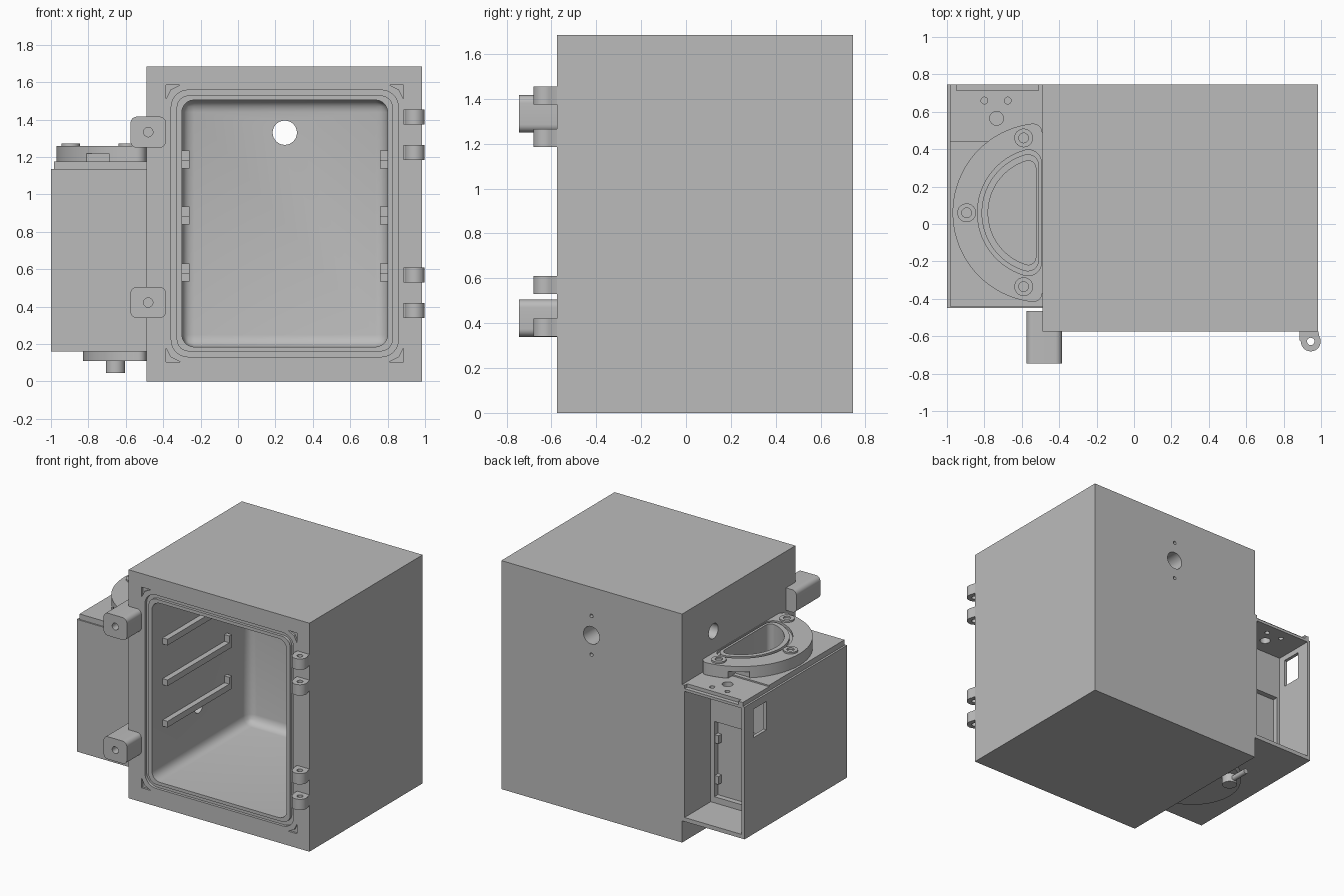
import bpy, bmesh
from math import acos, cos, sin, pi, radians

old = bpy.data.objects.get("Cube")
if old:
    bpy.data.objects.remove(old, do_unlink=True)

grey = bpy.data.materials.new("light_grey")
grey.use_nodes = True
grey.diffuse_color = (0.5, 0.5, 0.5, 1)
grey.node_tree.nodes["Principled BSDF"].inputs["Base Color"].default_value = (0.5, 0.5, 0.5, 1)
parts = []


# Profiles
def arc(u, v, r, a0, a1, n=8):
    return [(u + r * cos(a0 + (a1 - a0) * i / n), v + r * sin(a0 + (a1 - a0) * i / n))
            for i in range(n + 1)]


def circle(u, v, r, n=32):
    return arc(u, v, r, 0, 2 * pi, n)[:-1]


def rect(u0, u1, v0, v1, r=0.0):
    if not r:
        return [(u0, v0), (u1, v0), (u1, v1), (u0, v1)]
    corners = [(u1 - r, v1 - r), (u0 + r, v1 - r), (u0 + r, v0 + r), (u1 - r, v0 + r)]
    return [p for i, (u, v) in enumerate(corners)
            for p in arc(u, v, r, i * pi / 2, (i + 1) * pi / 2)]


def half_round(r, flat, f, u=-0.49, v=0.06):
    """D outline: an arc closed by a straight side, with filleted corners."""
    a = acos((flat - f - u) / (r - f))
    du, dv = (r - f) * cos(a), (r - f) * sin(a)
    return (arc(u + du, v + dv, f, 0, a)[:-1] + arc(u, v, r, a, 2 * pi - a, 40)
            + arc(u + du, v - dv, f, 2 * pi - a, 2 * pi)[1:])


# Solids
def prism(name, pts, axis, lo, hi, bevel=0.0):
    place = {"X": lambda u, v, w: (w, u, v), "Y": lambda u, v, w: (u, w, v),
             "Z": lambda u, v, w: (u, v, w)}[axis]
    bm = bmesh.new()
    ends = [[bm.verts.new(place(u, v, w)) for u, v in pts] for w in (lo, hi)]
    bm.faces.new(ends[0])
    bm.faces.new(ends[1])
    n = len(pts)
    for i in range(n):
        j = (i + 1) % n
        bm.faces.new((ends[0][i], ends[0][j], ends[1][j], ends[1][i]))
    if bevel:
        bmesh.ops.bevel(bm, geom=bm.edges[:], offset=bevel, segments=6,
                        profile=0.5, affect='EDGES')
    bmesh.ops.recalc_face_normals(bm, faces=bm.faces[:])
    mesh = bpy.data.meshes.new(name)
    bm.to_mesh(mesh)
    bm.free()
    mesh.materials.append(grey)
    ob = bpy.data.objects.new(name, mesh)
    bpy.context.collection.objects.link(ob)
    return ob


def part(*args, **kw):
    ob = prism(*args, **kw)
    parts.append(ob)
    return ob


def cut(targets, cutter):
    for ob in targets:
        mod = ob.modifiers.new("cut", 'BOOLEAN')
        mod.operation, mod.solver, mod.object = 'DIFFERENCE', 'EXACT', cutter
        bpy.context.view_layer.objects.active = ob
        bpy.ops.object.modifier_apply(modifier=mod.name)
    bpy.data.objects.remove(cutter, do_unlink=True)


def drill(targets, pts, axis, lo, hi, bevel=0.0):
    cut(targets, prism("cutter", pts, axis, lo, hi, bevel))


def groove(targets, outer, inner, axis, lo, hi):
    ring = prism("ring_cutter", outer, axis, lo, hi)
    drill([ring], inner, axis, lo - 0.1, hi + 0.1)
    cut(targets, ring)


# Main cabinet with rounded chamber
CX, CZ, FRONT, BACK = 0.25, 0.845, -0.575, 0.745
cabinet = part("cabinet", rect(-0.49, 0.985, 0, 1.685), "Z", 0, 1)
cabinet.data.clear_geometry()
parts.remove(cabinet)
bpy.data.objects.remove(cabinet, do_unlink=True)
cabinet = part("cabinet", rect(-0.49, 0.985, 0, 1.685), "Y", FRONT, BACK)
drill([cabinet], rect(-0.3, 0.8, 0.185, 1.505), "Y", -0.8, 0.555, bevel=0.065)


# Door seal groove and corner recesses
def around(w, h, r):
    return rect(CX - w, CX + w, CZ - h, CZ + h, r)


groove([cabinet], around(0.607, 0.713, 0.09), around(0.578, 0.684, 0.065), "Y", -0.6, -0.555)
for sx in (-1, 1):
    for sz in (-1, 1):
        u, v = CX + sx * 0.635, CZ + sz * 0.74
        drill([cabinet], [(u, v), (u - sx * 0.075, v), (u - sx * 0.025, v - sz * 0.025),
                          (u, v - sz * 0.075)], "Y", -0.6, -0.56)

# Rear port with two screw holes, and a side port
drill([cabinet], circle(CX, 1.33, 0.065), "Y", 0.4, 0.9)
for dz in (-0.143, 0.143):
    drill([cabinet], circle(CX, 1.33 + dz, 0.013, 16), "Y", 0.69, 0.8)
drill([cabinet], circle(0.38, 1.42, 0.055), "X", -0.6, -0.2)

# Shelf rails with raised stops
for i, z in enumerate((0.535, 0.84, 1.14)):
    for side, x0, x1 in (("right", -0.305, -0.26), ("left", 0.76, 0.805)):
        part(f"{side}_rail_{i}", rect(x0, x1, z, z + 0.045), "Y", -0.45, 0.3)
        part(f"{side}_rail_stop_{i}", rect(x0, x1, z, z + 0.095), "Y", 0.27, 0.3)

# Latch blocks
for name, z in (("lower", 0.422), ("upper", 1.333)):
    latch = part(name + "_latch", rect(-0.575, -0.385, z - 0.083, z + 0.083, 0.035),
                 "Y", -0.745, -0.465)
    drill([latch], circle(-0.48, z, 0.025), "Y", -0.8, -0.6)

# Hinge knuckles
knuckle = [(0.985, FRONT), (0.885, FRONT), (0.885, -0.622)] + \
    arc(0.945, -0.628, 0.053, pi, 2 * pi + 0.5, 20)
for i, z in enumerate((0.34, 0.53, 1.185, 1.375)):
    hinge = part(f"hinge_{i}", knuckle, "Z", z, z + 0.08)
    drill([hinge], circle(0.945, -0.628, 0.02), "Z", z - 0.1, z + 0.2)

# Side housing, lid and half round flange
housing = part("side_housing", rect(-1, -0.49, -0.45, BACK), "Z", 0.16, 1.135)
lid = part("housing_lid", rect(-0.985, -0.49, -0.44, BACK), "Z", 1.135, 1.175)
flange = part("flange", half_round(0.48, -0.49, 0.05), "Z", 1.17, 1.26)
drill([lid], rect(-1.1, -0.4, 0.44, 0.9), "Z", 1.165, 1.3)

# Rear compartment, its window, inner recess and lid holes
drill([housing], rect(-0.975, -0.51, 0.19, 1.12), "Y", 0.44, 0.9)
drill([housing], rect(0.49, 0.64, 0.87, 1.08), "X", -1.1, -0.95)
drill([housing], rect(-0.95, -0.54, 0.235, 0.79), "Y", 0.4, 0.5)
for z in (0.36, 0.66):
    part("recess_tab", rect(-0.57, -0.54, z - 0.03, z + 0.03), "Y", 0.4, 0.435)
for x, y, r in ((-0.8, 0.66, 0.018), (-0.675, 0.66, 0.018), (-0.735, 0.565, 0.037)):
    drill([housing, lid], circle(x, y, r), "Z", 1.05, 1.3)
drill([lid], rect(-0.95, -0.51, 0.715, 0.9), "Z", 1.14, 1.3)

# Water vessel well, with seal groove and notches in the flange
drill([housing, lid, flange], half_round(0.29, -0.525, 0.04), "Z", 0.2, 1.4)
groove([flange], half_round(0.347, -0.495, 0.07), half_round(0.325, -0.508, 0.06),
       "Z", 1.24, 1.3)
for y in (-0.37, 0.49):
    drill([flange], rect(-0.81, -0.69, y - 0.08, y + 0.08), "Z", 1.1, 1.22)
drill([cabinet, housing], circle(-0.03, 0.515, 0.045), "X", -0.6, -0.2)

# Flange bolts
for i, (x, y) in enumerate(((-0.59, 0.46), (-0.895, 0.06), (-0.59, -0.335))):
    bolt = part(f"flange_bolt_{i}", circle(x, y, 0.05), "Z", 1.24, 1.272)
    drill([bolt], circle(x, y, 0.026, 24), "Z", 1.25, 1.3)

# Vessel base, drain fitting and drain pipe
part("vessel_base", half_round(0.34, -0.49, 0.04), "Z", 0.11, 0.165)
fitting = part("drain_fitting", circle(-0.655, 0.27, 0.052), "Z", 0.045, 0.12)
part("drain_pipe", circle(-0.655, 0.078, 0.02, 20), "Y", 0.28, 0.45)
drain = part("drain_ring", circle(-0.655, 0.27, 0.05), "Z", 0.19, 0.208)
drill([drain], circle(-0.655, 0.27, 0.016, 16), "Z", 0.203, 0.3)

# Smooth the curved surfaces, keep the edges crisp
bpy.ops.object.select_all(action='DESELECT')
for ob in parts:
    ob.select_set(True)
bpy.context.view_layer.objects.active = cabinet
bpy.ops.object.shade_smooth_by_angle(angle=radians(30))
